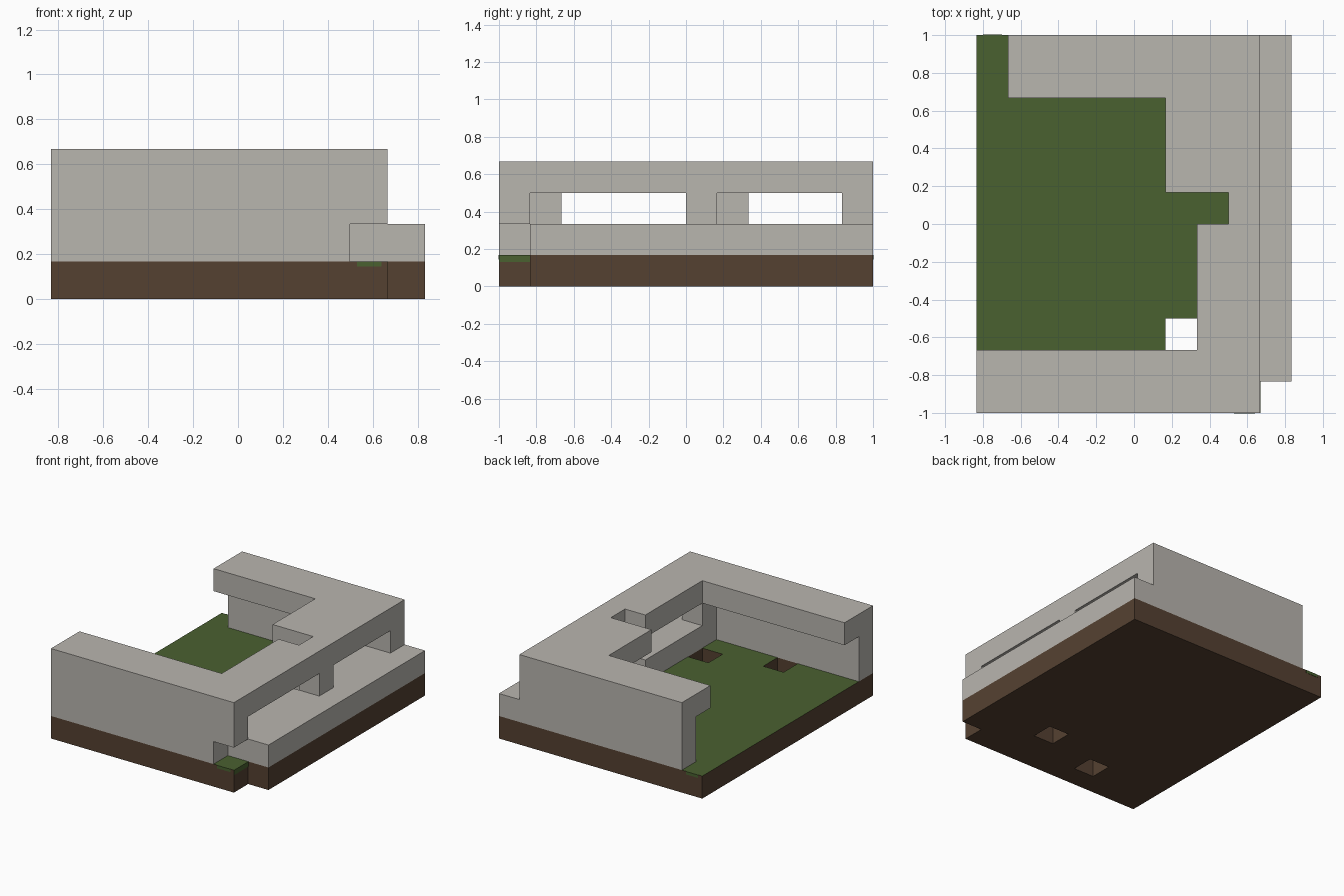
import bpy, bmesh, math
from mathutils import Vector

if "Cube" in bpy.data.objects:
    bpy.data.objects.remove(bpy.data.objects["Cube"])

U = 1 / 6                      # size of one block
ORIGIN = Vector((-5 * U, -6 * U, 0))


def material(name, rgb):
    m = bpy.data.materials.new(name)
    m.diffuse_color = (*rgb, 1)
    m.use_nodes = True
    m.node_tree.nodes["Principled BSDF"].inputs["Base Color"].default_value = m.diffuse_color
    return m


STONE = material("light_stone", (0.485, 0.465, 0.430))
GRASS = material("grass_green", (0.068, 0.119, 0.030))
EARTH = material("earth_brown", (0.091, 0.053, 0.031))


def blocks(i0, i1, j0, j1, k0, k1):
    """Set of block cells, upper limits excluded."""
    return {(i, j, k) for i in range(i0, i1) for j in range(j0, j1) for k in range(k0, k1)}


# ground slab with a missing corner and two pits
ground = blocks(0, 10, 0, 12, 0, 1) - {(9, 0, 0), (6, 2, 0), (3, 1, 0)}

# walls: two tall end walls, a low side wall with a ledge, window posts
front_wall = blocks(0, 9, 0, 1, 1, 3) - {(8, 0, 1)}
back_wall = blocks(1, 9, 11, 12, 1, 3)
low_wall = (blocks(7, 10, 1, 11, 1, 2) | {(9, 11, 1)}) - {(7, 6, 1)}
posts = {(7, 1, 2), (8, 6, 2), (7, 7, 2)}

# roof slab overhanging the walls on the inside
roof = (blocks(0, 9, 0, 2, 3, 4) | blocks(7, 9, 2, 6, 3, 4) | {(8, 6, 3)}
        | blocks(6, 9, 7, 10, 3, 4) | blocks(1, 9, 10, 12, 3, 4))

PARTS = {"ground": ground, "front_wall": front_wall, "back_wall": back_wall,
         "low_side_wall": low_wall, "window_posts": posts, "roof": roof}
FILLED = set().union(*PARTS.values())


def add_object(name, bm, mats):
    mesh = bpy.data.meshes.new(name)
    bm.to_mesh(mesh)
    bm.free()
    for m in mats:
        mesh.materials.append(m)
    ob = bpy.data.objects.new(name, mesh)
    bpy.context.collection.objects.link(ob)
    return ob


def build(name, cells, mats):
    """Outer skin of a set of blocks; faces between blocks are left out."""
    bm = bmesh.new()
    for c in sorted(cells):
        for axis in range(3):
            for side in (0, 1):
                n = list(c)
                n[axis] += 2 * side - 1
                if tuple(n) in FILLED:
                    continue
                a, b = (axis + 1) % 3, (axis + 2) % 3
                quad = []
                for u, v in ((0, 0), (1, 0), (1, 1), (0, 1)):
                    p = Vector(c)
                    p[axis] += side
                    p[a] += u
                    p[b] += v
                    quad.append(bm.verts.new(p * U + ORIGIN))
                f = bm.faces.new(quad if side else quad[::-1])
                # upward faces take the second colour when there is one
                f.material_index = 1 if (len(mats) > 1 and axis == 2 and side) else 0
    bmesh.ops.remove_doubles(bm, verts=bm.verts, dist=1e-4)
    bmesh.ops.dissolve_limit(bm, angle_limit=math.radians(1), verts=bm.verts,
                             edges=bm.edges, delimit={'MATERIAL'})
    return add_object(name, bm, mats)


for part, cells in PARTS.items():
    build(part, cells, [EARTH, GRASS] if part == "ground" else [STONE])


# thin grass fringes hanging over the exposed corners
def fringe(name, lo, hi):
    bm = bmesh.new()
    bmesh.ops.create_cube(bm, size=1)
    for v in bm.verts:
        v.co = Vector(hi[n] if v.co[n] > 0 else lo[n] for n in range(3))
    add_object(name, bm, [GRASS])


fringe("grass_fringe_side", (4 * U - 0.002, -1, 0.13), (4 * U + 0.002, -5 * U, U))
fringe("grass_fringe_front", (0.53, -1.002, 0.145), (0.64, -0.998, U))
fringe("grass_fringe_back", (-0.80, 0.998, 0.145), (-0.70, 1.002, U))
